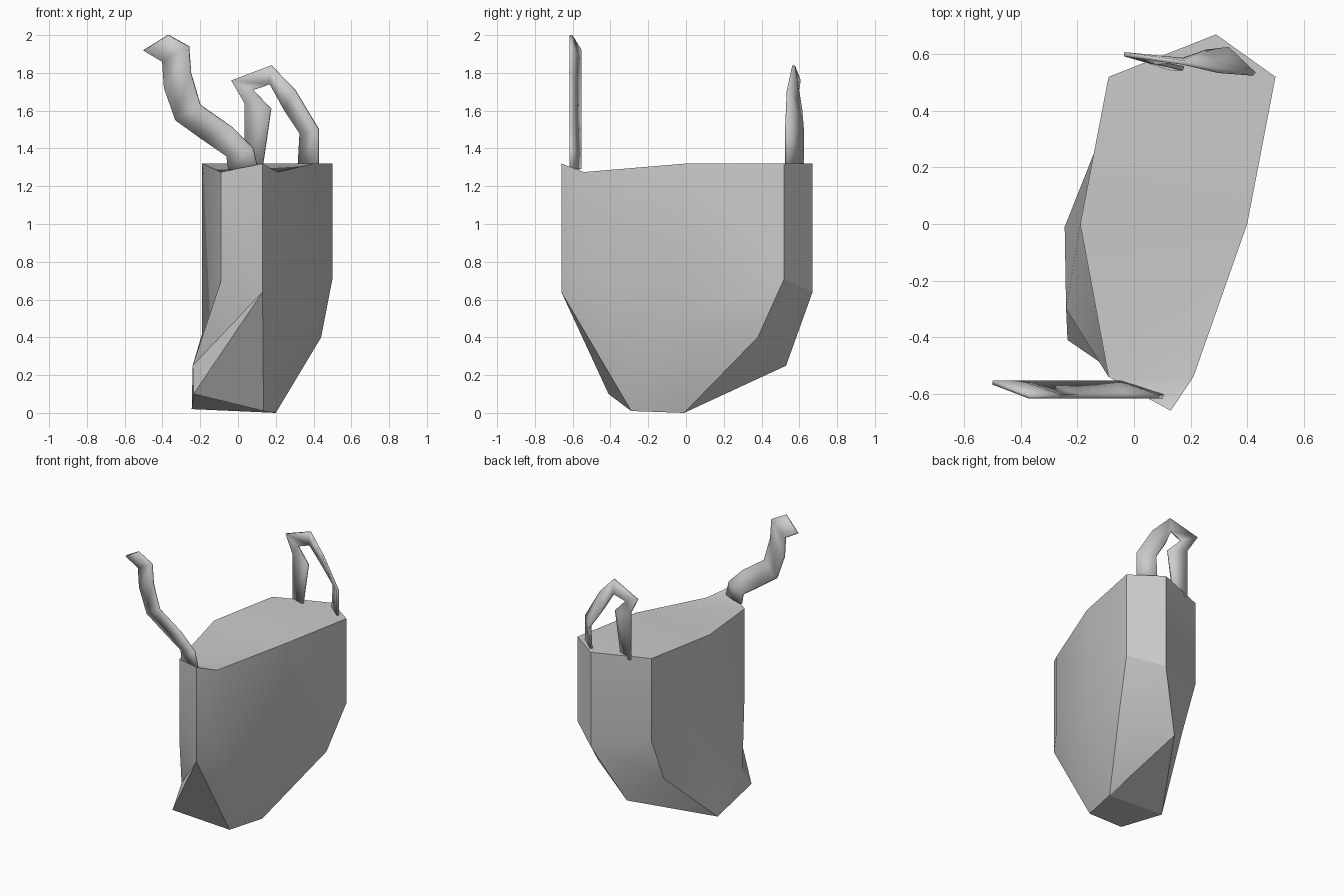
import bpy, bmesh, math

if "Cube" in bpy.data.objects:
    bpy.data.objects.remove(bpy.data.objects["Cube"])


def new_object(name, verts, faces, thickness=0, smooth_angle=30):
    mesh = bpy.data.meshes.new(name)
    mesh.from_pydata(verts, [], faces)
    bm = bmesh.new()
    bm.from_mesh(mesh)
    bmesh.ops.recalc_face_normals(bm, faces=bm.faces)
    bm.to_mesh(mesh)
    bm.free()
    obj = bpy.data.objects.new(name, mesh)
    bpy.context.collection.objects.link(obj)
    if thickness:
        mod = obj.modifiers.new("thickness", "SOLIDIFY")
        mod.thickness = thickness
        mod.offset = 0
    bpy.ops.object.select_all(action="DESELECT")
    obj.select_set(True)
    bpy.context.view_layer.objects.active = obj
    bpy.ops.object.shade_smooth_by_angle(angle=math.radians(smooth_angle))
    return obj


def ribbon(name, edge_a, edge_b, thickness):
    """Flat strap stretched between two matching edge paths."""
    n = len(edge_a)
    faces = [(i, i + 1, n + i + 1, n + i) for i in range(n - 1)]
    return new_object(name, edge_a + edge_b, faces, thickness, 20)


# Bag body: one plan outline used for the rim and the lower shoulder
# (x, y, rim height, shoulder height)
outline = {
    "l": (-0.09, -0.54, 1.275, 0.70),
    "n": (0.13, -0.66, 1.32, 0.64),
    "a": (0.21, -0.54, 1.275, 0.70),
    "r": (0.40, 0.00, 1.32, 0.50),
    "e": (0.50, 0.52, 1.32, 0.71),
    "p": (0.29, 0.67, 1.32, 0.64),
    "k": (-0.09, 0.52, 1.32, 0.72),
    "m": (-0.19, 0.00, 1.32, 0.42),
}
# Sagging base corners
base = {
    "b": (0.135, -0.29, 0.01), "c": (0.20, -0.01, 0.0),
    "d": (0.44, 0.38, 0.40), "f": (-0.235, -0.41, 0.10),
    "g": (-0.245, -0.01, 0.02), "h": (0.10, 0.53, 0.25),
    "i": (-0.09, 0.38, 0.40), "j": (-0.24, -0.30, 0.25),
}
points = {key.upper(): (x, y, top) for key, (x, y, top, low) in outline.items()}
points.update({key: (x, y, low) for key, (x, y, top, low) in outline.items()})
points.update(base)

ring = "lnarepkm"
walls = [p.upper() + q.upper() + q + p for p, q in zip(ring, ring[1:] + ring[0])]
top = ["LNA", "LARM", "MREK", "KEP"]
lower = ("ljn jfn nfb nba abr bcr cdr der edh ehp phik kim igm gjm mjl "
         "gfj fgcb cgh gih chd").split()
index = {key: n for n, key in enumerate(points)}
new_object("bag_body", list(points.values()),
           [[index[c] for c in face] for face in walls + top + lower])

# Front strap: bent upwards and leaning to the left
upper = [(-0.37, 2.0), (-0.26, 1.94), (-0.25, 1.80), (-0.20, 1.63),
         (-0.03, 1.51), (0.08, 1.40), (0.105, 1.29)]
under = [(-0.50, 1.92), (-0.40, 1.86), (-0.39, 1.72), (-0.33, 1.55),
         (-0.19, 1.45), (-0.06, 1.36), (-0.05, 1.29)]
ribbon("front_strap", [(x, -0.61, z) for x, z in upper],
       [(x, -0.56, z) for x, z in under], 0.015)

# Back handle: a crooked loop along the rear rim
outer = [(0.035, 0.58, 1.30), (0.035, 0.58, 1.64), (-0.035, 0.60, 1.76),
         (0.175, 0.57, 1.84), (0.30, 0.54, 1.71), (0.425, 0.53, 1.50),
         (0.425, 0.53, 1.30)]
inner = [(0.13, 0.55, 1.30), (0.175, 0.55, 1.61), (0.08, 0.57, 1.71),
         (0.17, 0.58, 1.74), (0.25, 0.61, 1.60), (0.33, 0.62, 1.48),
         (0.32, 0.62, 1.30)]
ribbon("back_handle", outer, inner, 0.015)
